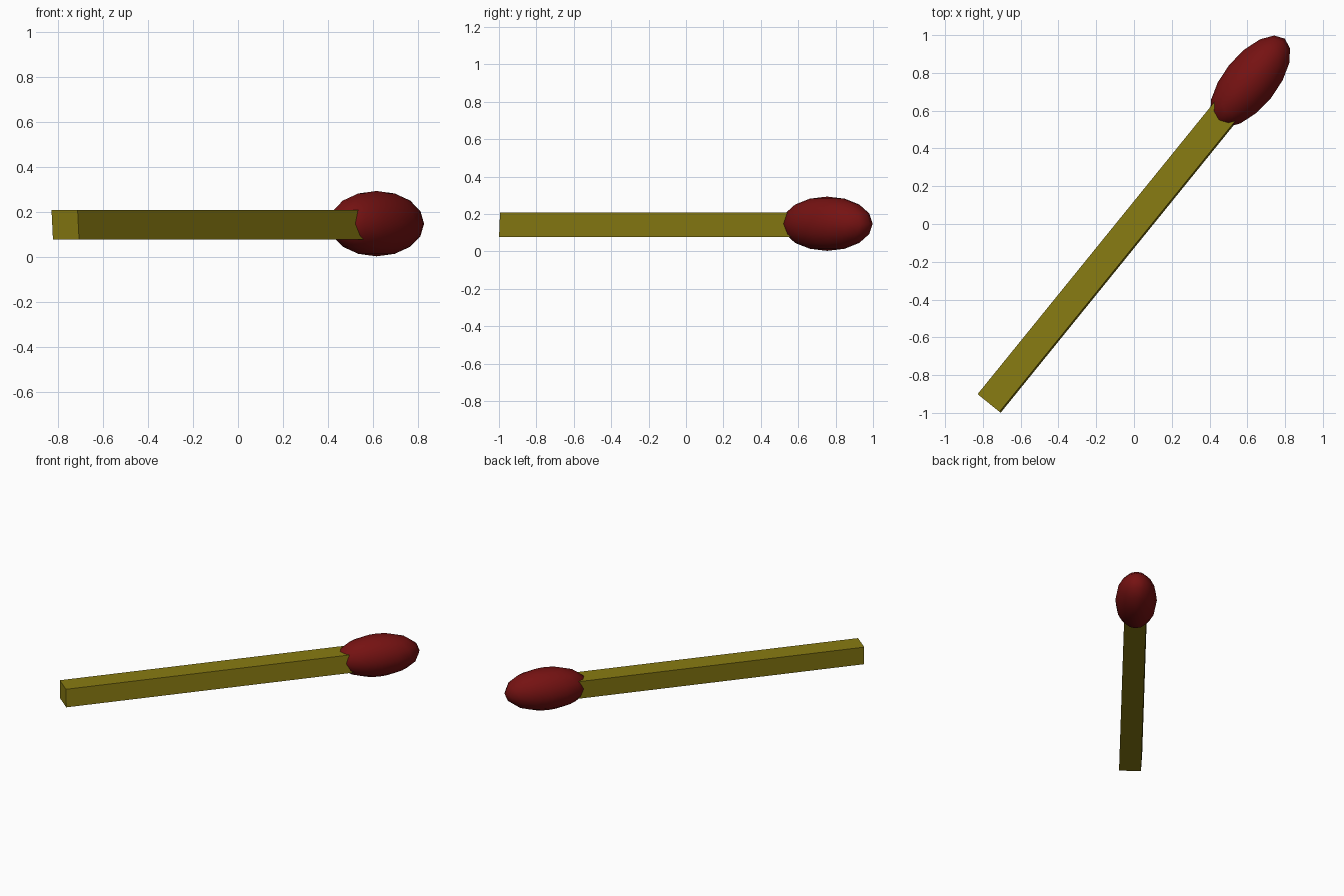
import bpy, bmesh, math
from mathutils import Matrix, Vector

if "Cube" in bpy.data.objects:
    bpy.data.objects.remove(bpy.data.objects["Cube"])

ANGLE = math.atan2(1.705, 1.382)   # heading of the match in plan


def material(name, rgb):
    m = bpy.data.materials.new(name)
    m.diffuse_color = (*rgb, 1)
    m.use_nodes = True
    m.node_tree.nodes["Principled BSDF"].inputs["Base Color"].default_value = m.diffuse_color
    return m


def add_part(name, bm, mat, smooth=False):
    me = bpy.data.meshes.new(name)
    bm.to_mesh(me)
    bm.free()
    me.materials.append(mat)
    for p in me.polygons:
        p.use_smooth = smooth
    ob = bpy.data.objects.new(name, me)
    bpy.context.collection.objects.link(ob)
    ob.rotation_euler.z = ANGLE
    return ob


# Square wooden stick, origin at its free end, leaning very slightly sideways
LENGTH, WIDTH, HEIGHT, LEAN = 2.06, 0.149, 0.13, 0.008
bm = bmesh.new()
bmesh.ops.create_cube(bm, size=1)
for v in bm.verts:
    v.co = Vector(((v.co.x + 0.5) * LENGTH,
                   v.co.y * WIDTH + v.co.z * LEAN,
                   v.co.z * HEIGHT))
stick = add_part("match_stick", bm, material("wood", (0.25, 0.2, 0.006)))
stick.location = (-0.767, -0.95, 0.143)

# Egg-shaped striking head
bm = bmesh.new()
bmesh.ops.create_uvsphere(bm, u_segments=16, v_segments=8, radius=1)
bmesh.ops.transform(bm, matrix=Matrix.Diagonal((0.291, 0.141, 0.145, 1)), verts=bm.verts)
head = add_part("match_head", bm, material("red_tip", (0.18, 0.006, 0.006)), smooth=True)
head.location = (0.615, 0.755, 0.148)
